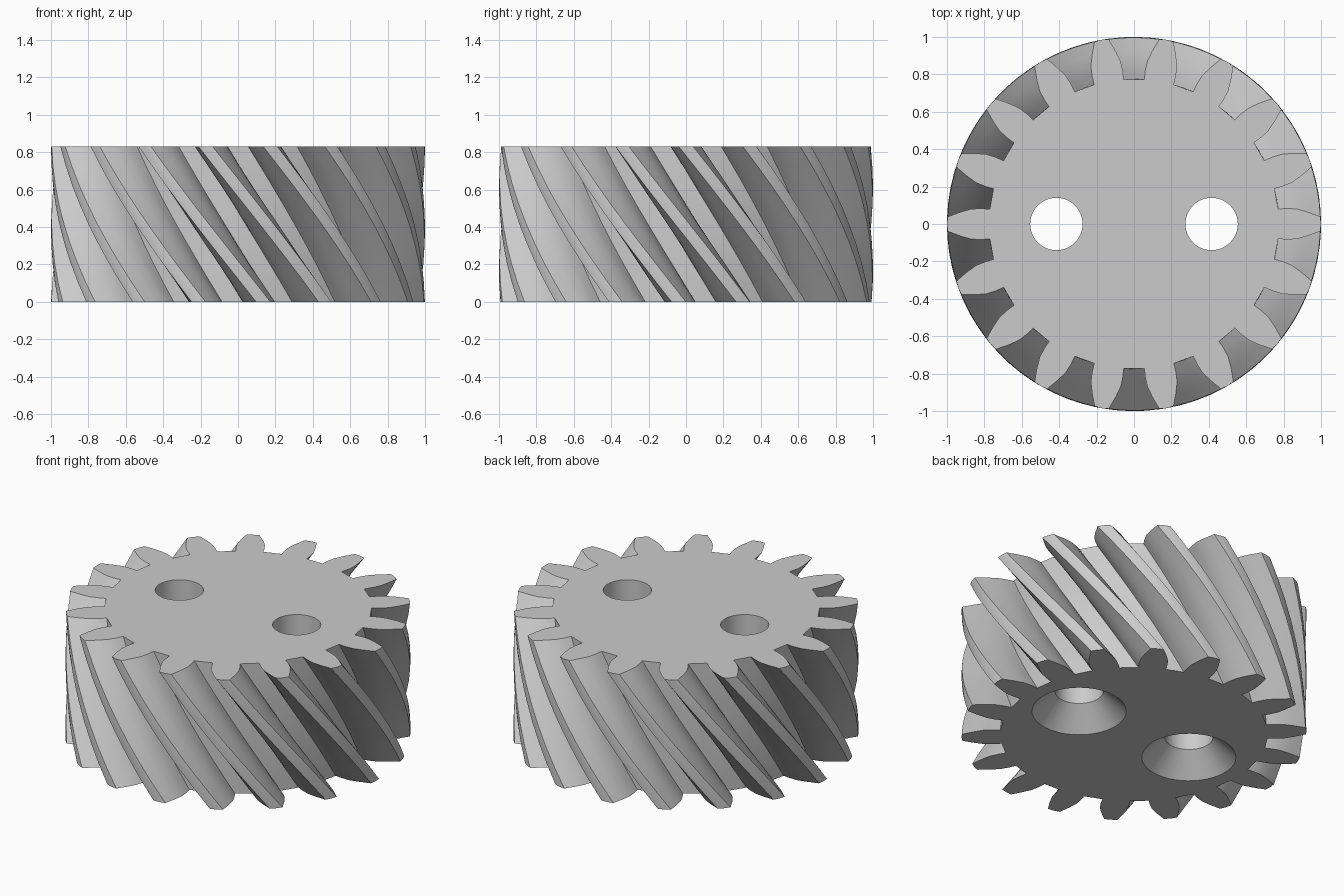
import bpy, bmesh, math

TEETH = 18
HEIGHT = 0.83
TWIST = math.radians(37.8)
SLICES = 8

cube = bpy.data.objects.get("Cube")
if cube:
    bpy.data.objects.remove(cube, do_unlink=True)

# Single grey material
grey = bpy.data.materials.new("plain_grey")
grey.use_nodes = True
colour = (0.6, 0.6, 0.6, 1)
grey.diffuse_color = colour
grey.node_tree.nodes["Principled BSDF"].inputs["Base Color"].default_value = colour


def make_object(name, bm):
    bmesh.ops.recalc_face_normals(bm, faces=bm.faces)
    mesh = bpy.data.meshes.new(name)
    bm.to_mesh(mesh)
    bm.free()
    mesh.materials.append(grey)
    obj = bpy.data.objects.new(name, mesh)
    bpy.context.collection.objects.link(obj)
    return obj


def skin(rings):
    """Closed solid through a stack of equal point rings."""
    bm = bmesh.new()
    loops = [[bm.verts.new(p) for p in ring] for ring in rings]
    n = len(loops[0])
    for low, high in zip(loops, loops[1:]):
        for i in range(n):
            j = (i + 1) % n
            bm.faces.new((low[i], low[j], high[j], high[i]))
    bm.faces.new(loops[0][::-1])
    bm.faces.new(loops[-1])
    return bm


# Tooth flank: radius and half width in degrees, root to tip
flank = [(0.775, 5.9), (0.82, 5.8), (0.873, 5.3), (0.93, 3.95), (0.997, 2.2)]
tooth = [(r, -a) for r, a in flank] + [(1.0, 0)] + [(r, a) for r, a in flank[::-1]]
outline = [(r, math.radians(a) + math.tau * k / TEETH)
           for k in range(TEETH) for r, a in tooth]


def gear_ring(t):
    turn = TWIST * (1 - t)
    return [(r * math.cos(a + turn), r * math.sin(a + turn), HEIGHT * t)
            for r, a in outline]


# Helical gear body
gear = make_object("helical_gear", skin([gear_ring(s / SLICES) for s in range(SLICES + 1)]))


# Through holes, countersunk from below
def hole_ring(cx, r, z, n=48):
    return [(cx + r * math.cos(math.tau * i / n), r * math.sin(math.tau * i / n), z)
            for i in range(n)]


bore = [(0.293, -0.02), (0.14, 0.133), (0.14, HEIGHT + 0.05)]
bpy.context.view_layer.objects.active = gear
for side in (-1, 1):
    cutter = make_object("hole_cutter", skin([hole_ring(side * 0.415, r, z) for r, z in bore]))
    cutter.hide_render = True
    mod = gear.modifiers.new("hole", "BOOLEAN")
    mod.operation = "DIFFERENCE"
    mod.solver = "EXACT"
    mod.object = cutter
    bpy.ops.object.modifier_apply(modifier=mod.name)
    bpy.data.objects.remove(cutter, do_unlink=True)

# Smooth flanks with crisp edges
bpy.ops.object.select_all(action="DESELECT")
gear.select_set(True)
bpy.ops.object.shade_smooth_by_angle(angle=math.radians(30))
